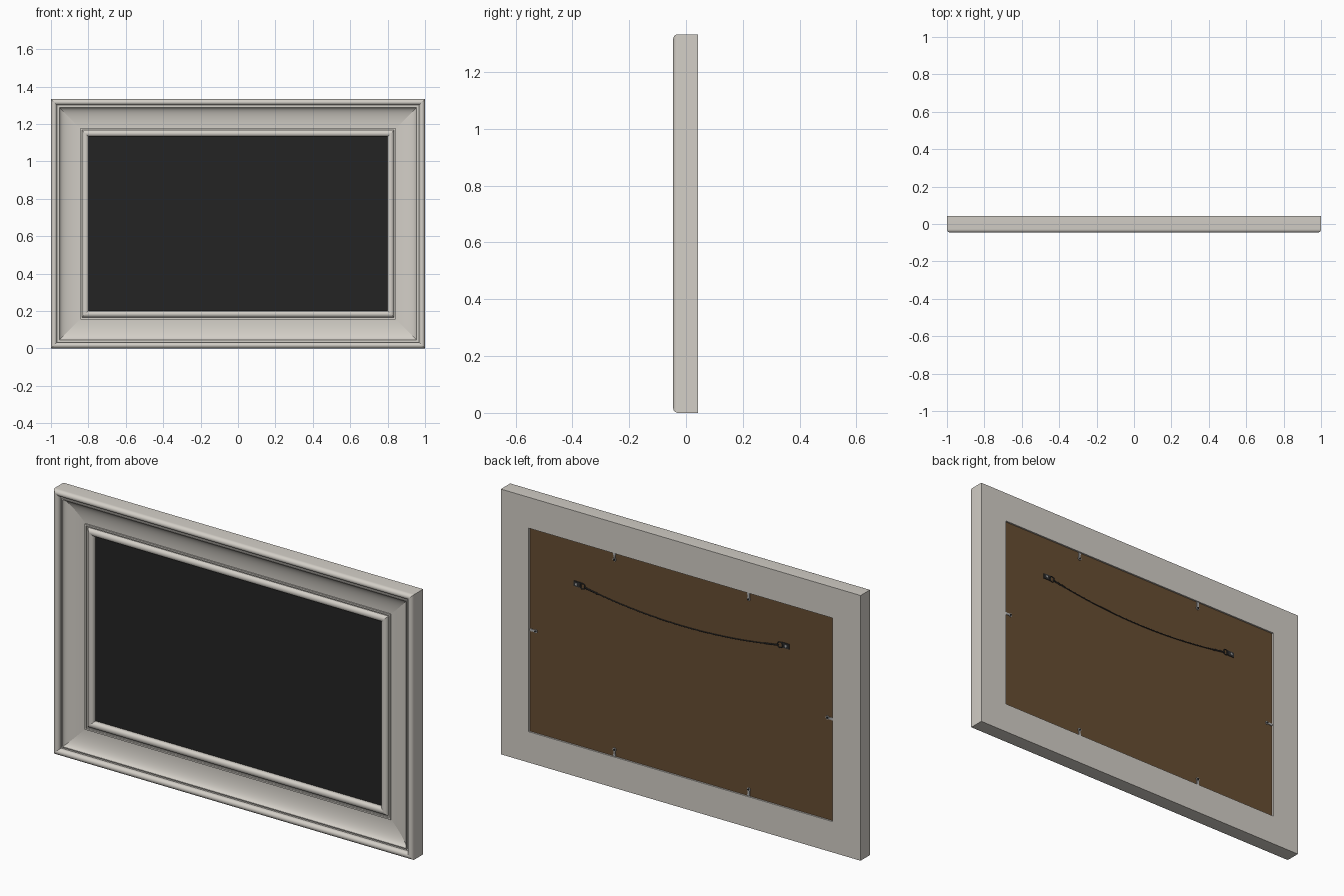
import bpy, bmesh, math
from mathutils import Vector, Matrix

if "Cube" in bpy.data.objects:
    bpy.data.objects.remove(bpy.data.objects["Cube"])

H = 1.333          # frame height
CZ = H / 2


def material(name, rgb):
    m = bpy.data.materials.new(name)
    m.diffuse_color = (*rgb, 1)
    m.use_nodes = True
    m.node_tree.nodes["Principled BSDF"].inputs["Base Color"].default_value = m.diffuse_color
    return m


WHITE = material("warm white paint", (0.65, 0.62, 0.57))
BLACK = material("dark picture", (0.017, 0.017, 0.017))
BROWN = material("brown backing", (0.135, 0.075, 0.032))
STEEL = material("steel", (0.42, 0.42, 0.42))
IRON = material("dark iron", (0.03, 0.03, 0.03))


def finish(name, bm, mat, smooth=True):
    bmesh.ops.recalc_face_normals(bm, faces=bm.faces)
    me = bpy.data.meshes.new(name)
    bm.to_mesh(me)
    bm.free()
    me.materials.append(mat)
    ob = bpy.data.objects.new(name, me)
    bpy.context.collection.objects.link(ob)
    if smooth:
        bpy.ops.object.select_all(action='DESELECT')
        ob.select_set(True)
        bpy.context.view_layer.objects.active = ob
        bpy.ops.object.shade_smooth_by_angle(angle=math.radians(32))
    return ob


def add_box(bm, c, s, rot=None):
    m = Matrix.Translation(c) @ (rot or Matrix()) @ Matrix.Diagonal((*s, 1))
    bmesh.ops.create_cube(bm, size=1, matrix=m)


def add_disc(bm, c, r, depth):
    m = Matrix.Translation(c) @ Matrix.Rotation(math.pi / 2, 4, 'X')
    bmesh.ops.create_cone(bm, cap_ends=True, segments=14, radius1=r, radius2=r,
                          depth=depth, matrix=m)


def arc(cx, cy, rx, ry, a0, a1, n):
    return [(cx + rx * math.cos(math.radians(a0 + (a1 - a0) * i / n)),
             cy + ry * math.sin(math.radians(a0 + (a1 - a0) * i / n))) for i in range(n + 1)]


# moulding section as (distance in from the outer edge, y)
profile = [(0, 0.042)]
profile += arc(0.016, -0.027, 0.016, 0.018, 180, 360, 14)     # outer bead
profile += [(0.032, -0.022), (0.041, -0.022), (0.041, -0.030), (0.046, -0.030)]
profile += arc(0.150, -0.030, 0.104, 0.033, 180, 90, 12)[1:]  # cove
profile += [(0.150, -0.004), (0.158, -0.004), (0.158, 0.005), (0.166, 0.005)]
profile += arc(0.183, 0.003, 0.017, 0.015, 180, 360, 12)      # inner bead
profile += [(0.200, 0.0125), (0.155, 0.0125), (0.155, 0.042)]  # rebate at the back

# mitred frame: sweep the section round the four corners
bm = bmesh.new()
rings = [[bm.verts.new((sx * (1 - d), y, CZ + sz * (CZ - d))) for d, y in profile]
         for sx, sz in ((-1, -1), (1, -1), (1, 1), (-1, 1))]
n = len(profile)
for k in range(4):
    a, b = rings[k], rings[(k + 1) % 4]
    for i in range(n):
        j = (i + 1) % n
        bm.faces.new((a[i], a[j], b[j], b[i]))
for r in rings:
    for i in range(n):
        e = bm.edges.get((r[i], r[(i + 1) % n]))
        e.smooth = False
finish("frame_moulding", bm, WHITE)

# picture and backing board
bm = bmesh.new()
add_box(bm, (0, 0.0165, CZ), (1.69, 0.008, H - 0.31))
finish("picture_panel", bm, BLACK, False)
bm = bmesh.new()
add_box(bm, (0, 0.0270, CZ), (1.69, 0.013, H - 0.31))
finish("backing_board", bm, BROWN, False)

# retaining clips round the edge: position and direction towards the frame
clips = [(x, CZ + s * 0.49, 0, s) for x in (-0.373, 0.373) for s in (-1, 1)]
clips += [(s * 0.823, CZ, s, 0) for s in (-1, 1)]
for i, (x, z, dx, dz) in enumerate(clips):
    along = Vector((dx, 0, dz))
    c = Vector((x, 0.0355, z))
    rot = Matrix.Rotation(math.atan2(dx, dz), 4, 'Y')
    bm = bmesh.new()
    add_box(bm, c, (0.011, 0.003, 0.040), rot)
    add_disc(bm, c - along * 0.012, 0.009, 0.004)
    add_disc(bm, c + along * 0.014, 0.007, 0.004)
    finish("clip_%d" % (i + 1), bm, STEEL)
    bm = bmesh.new()
    add_disc(bm, c - along * 0.012 + Vector((0, 0.003, 0)), 0.005, 0.004)
    finish("clip_screw_%d" % (i + 1), bm, IRON)


def tube(name, pts, r, cyclic=False):
    cu = bpy.data.curves.new(name, 'CURVE')
    cu.dimensions = '3D'
    cu.bevel_depth = r
    cu.bevel_resolution = 2
    cu.use_fill_caps = True
    sp = cu.splines.new('POLY')
    sp.points.add(len(pts) - 1)
    for p, q in zip(sp.points, pts):
        p.co = (*q, 1)
    sp.use_cyclic_u = cyclic
    cu.materials.append(IRON)
    ob = bpy.data.objects.new(name, cu)
    bpy.context.collection.objects.link(ob)


def sag(x):
    return 0.912 + 0.048 * (x / 0.54) ** 2


# sagging hanging wire
xs = [-0.54 + 1.08 * i / 32 for i in range(33)]
tube("hanging_wire", [(x, 0.0375, sag(x)) for x in xs], 0.0026)

# hangers: strap plate, screw, ring and twisted wire end
for s, side in ((-1, "right"), (1, "left")):
    bm = bmesh.new()
    add_box(bm, (s * 0.578, 0.0355, 0.965), (0.042, 0.004, 0.026))
    finish("hanger_plate_" + side, bm, IRON, False)
    bm = bmesh.new()
    add_disc(bm, (s * 0.583, 0.0385, 0.965), 0.006, 0.004)
    finish("hanger_screw_" + side, bm, STEEL)
    tube("hanger_ring_" + side,
         [(s * 0.549 + 0.014 * math.cos(t), 0.0375, 0.963 + 0.014 * math.sin(t))
          for t in (math.tau * k / 16 for k in range(16))], 0.0025, True)
    tube("twisted_wire_end_" + side,
         [(s * x, 0.0375 + 0.001 * math.sin(x * 700), sag(x) + 0.0025 * math.cos(x * 700))
          for x in (0.465 + 0.075 * k / 40 for k in range(41))], 0.0028)
